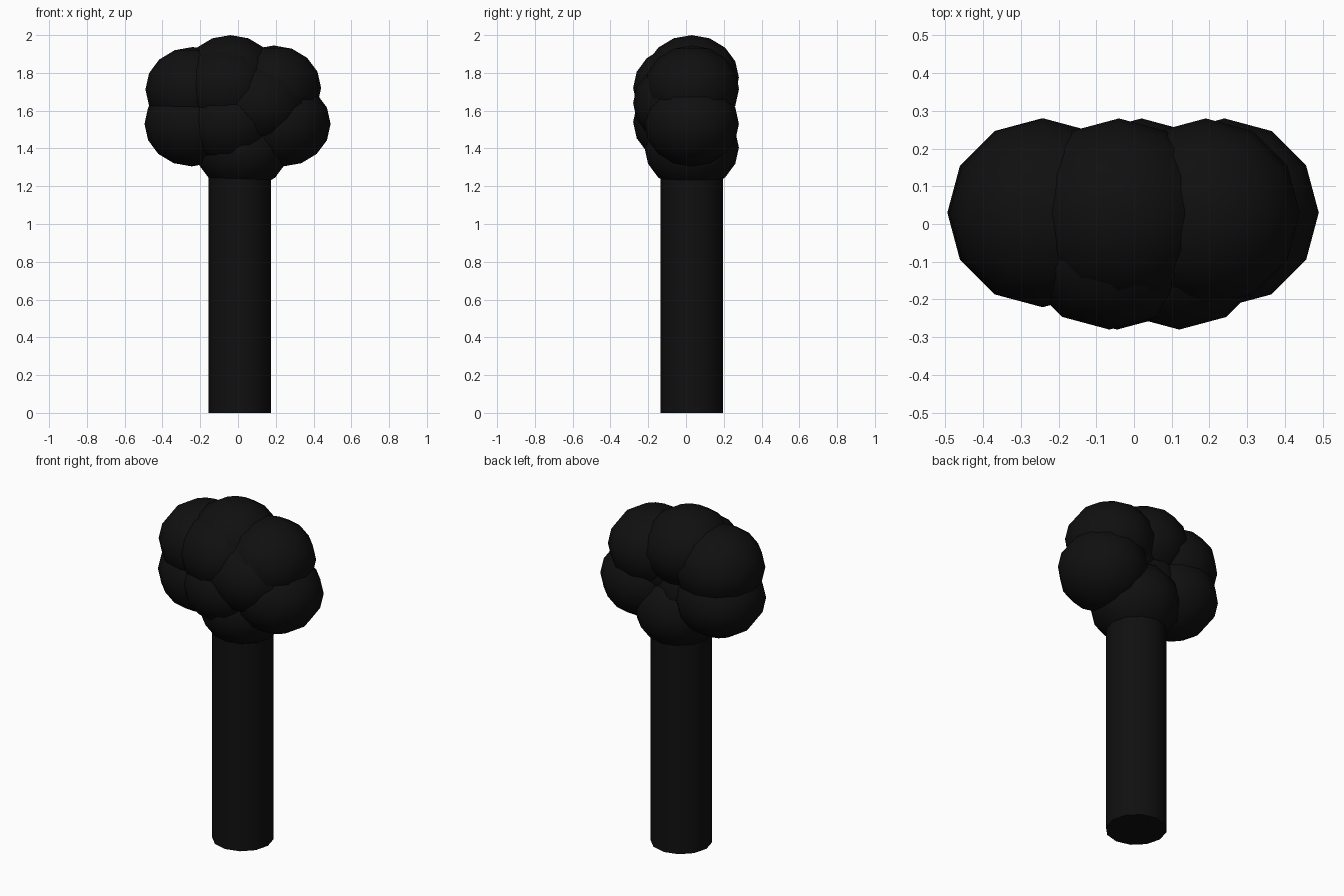
import bpy
import math

cube = bpy.data.objects.get("Cube")
if cube:
    bpy.data.objects.remove(cube, do_unlink=True)

# Single near-black colour
black = bpy.data.materials.new("near_black")
black.use_nodes = True
colour = (0.005, 0.005, 0.005, 1)
black.diffuse_color = colour
black.node_tree.nodes["Principled BSDF"].inputs["Base Color"].default_value = colour

# Trunk: capped cylinder whose top is buried in the crown
TRUNK_HEIGHT = 1.35
bpy.ops.mesh.primitive_cylinder_add(vertices=12, radius=0.166, depth=TRUNK_HEIGHT,
                                    location=(0.01, 0.03, TRUNK_HEIGHT / 2))
trunk = bpy.context.object
trunk.name = "trunk"
trunk.data.materials.append(black)
bpy.ops.object.shade_smooth_by_angle(angle=math.radians(40))


# Crown: overlapping, slightly flattened leaf clumps of equal size
def leaf_clump(name, location):
    bpy.ops.mesh.primitive_uv_sphere_add(segments=12, ring_count=8, radius=0.25,
                                         location=location)
    clump = bpy.context.object
    clump.name = "leaf_clump_" + name
    clump.scale.z = 0.9
    clump.data.materials.append(black)
    bpy.ops.object.shade_smooth()


BACK, FRONT = 0.03, -0.03
clumps = {
    "top": (-0.04, BACK, 1.775),
    "upper_right": (-0.24, BACK, 1.712),
    "upper_left": (0.19, BACK, 1.72),
    "lower_right": (-0.245, BACK, 1.53),
    "lower_left": (0.24, BACK, 1.53),
    "bottom": (0.02, BACK, 1.405),
    "front_upper": (-0.065, FRONT, 1.72),
    "front_lower": (-0.045, FRONT, 1.54),
    "front_left": (0.12, FRONT, 1.64),
}
for clump_name, place in clumps.items():
    leaf_clump(clump_name, place)
